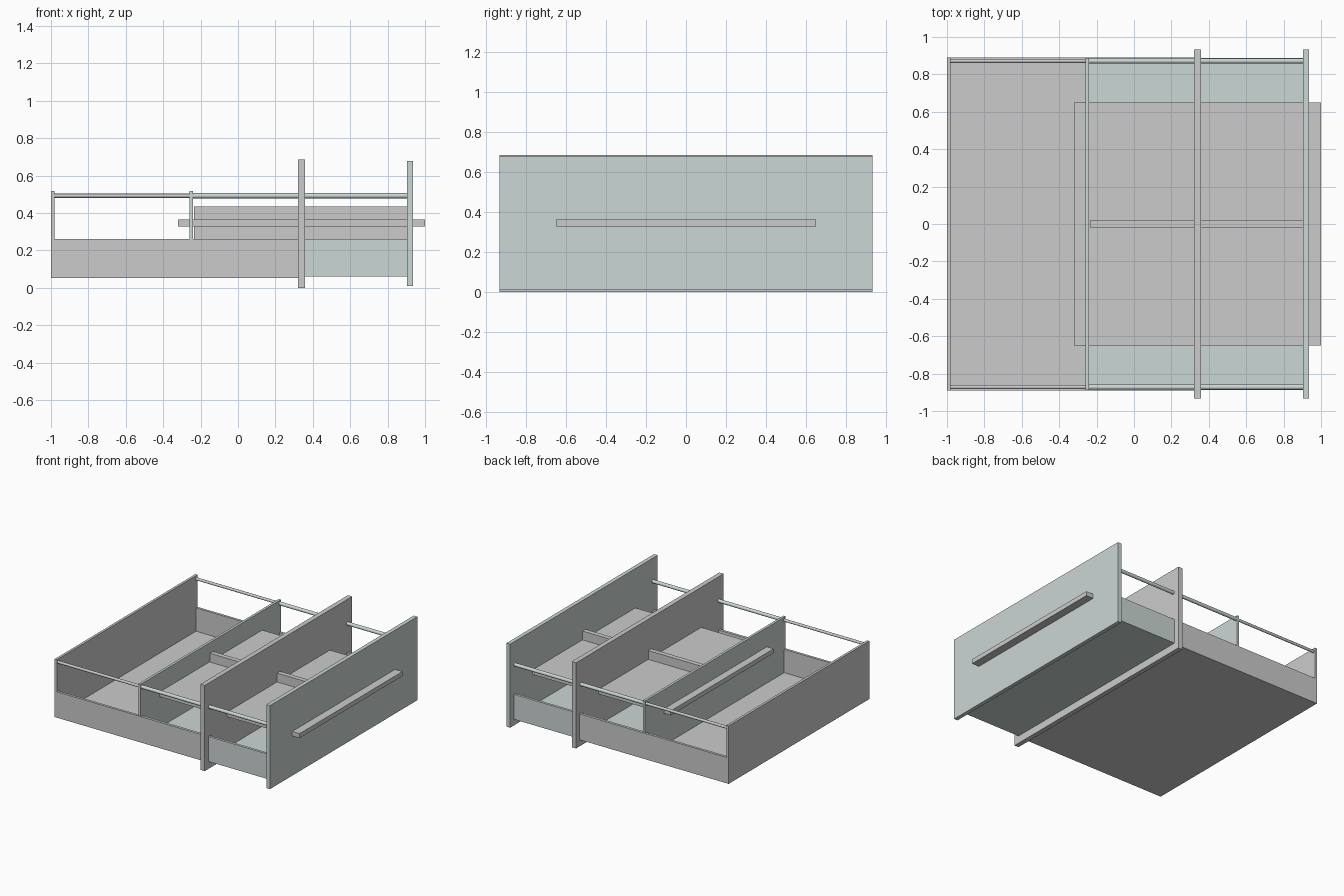
import bpy
import math

if "Cube" in bpy.data.objects:
    bpy.data.objects.remove(bpy.data.objects["Cube"])

tint = bpy.data.materials.new("cool_grey")
tint.diffuse_color = (0.60, 0.68, 0.66, 1)
tint.use_nodes = True
tint.node_tree.nodes["Principled BSDF"].inputs["Base Color"].default_value = tint.diffuse_color


def box(name, x, y, z, mat=None):
    """Box from (min, max) ranges on each axis."""
    size = [b - a for a, b in (x, y, z)]
    mid = [(a + b) / 2 for a, b in (x, y, z)]
    bpy.ops.mesh.primitive_cube_add(size=1, location=mid)
    ob = bpy.context.object
    ob.name = name
    ob.scale = size
    bpy.ops.object.transform_apply(location=False, rotation=False, scale=True)
    if mat:
        ob.data.materials.append(mat)
    return ob


def rod(name, x0, x1, y, z, r, mat=None):
    """Round rod running along x."""
    bpy.ops.mesh.primitive_cylinder_add(vertices=16, radius=r, depth=x1 - x0,
                                        location=((x0 + x1) / 2, y, z),
                                        rotation=(0, math.pi / 2, 0))
    ob = bpy.context.object
    ob.name = name
    bpy.ops.object.shade_smooth_by_angle()
    if mat:
        ob.data.materials.append(mat)


def drawer(name, back, front, half, z0, top, rod_r, mat=None):
    """Tray with a tall back, low sides, a floor, an overhanging front and two rods."""
    t = 0.02
    box(name + "_back", (back, back + t), (-half, half), (z0, 0.517), mat)
    box(name + "_floor", (back + t, front[0]), (-half + t, half - t), (z0, z0 + t), mat)
    box(name + "_front", front, (-0.932, 0.932), top, mat)
    for label, s in (("right", 1), ("left", -1)):
        y = sorted((s * half, s * (half - t)))
        box(f"{name}_side_{label}", (back + t, front[0]), y, (z0, 0.26), mat)
        rod(f"{name}_rod_{label}", back + t, front[0], s * 0.872, 0.492, rod_r, mat)


# Outer drawer and the inner drawer sliding through its front
drawer("outer_drawer", -1.0, (0.32, 0.358), 0.889, 0.053, (0.0, 0.685), 0.011)
drawer("inner_drawer", -0.26, (0.903, 0.935), 0.887, 0.06, (0.01, 0.678), 0.014, tint)

# Shelf plate whose ends pass through the panels as pull handles
box("handle_plate", (-0.32, 1.0), (-0.65, 0.65), (0.328, 0.364))

# Centre divider
box("centre_divider", (-0.235, 0.903), (-0.018, 0.02), (0.08, 0.435))
